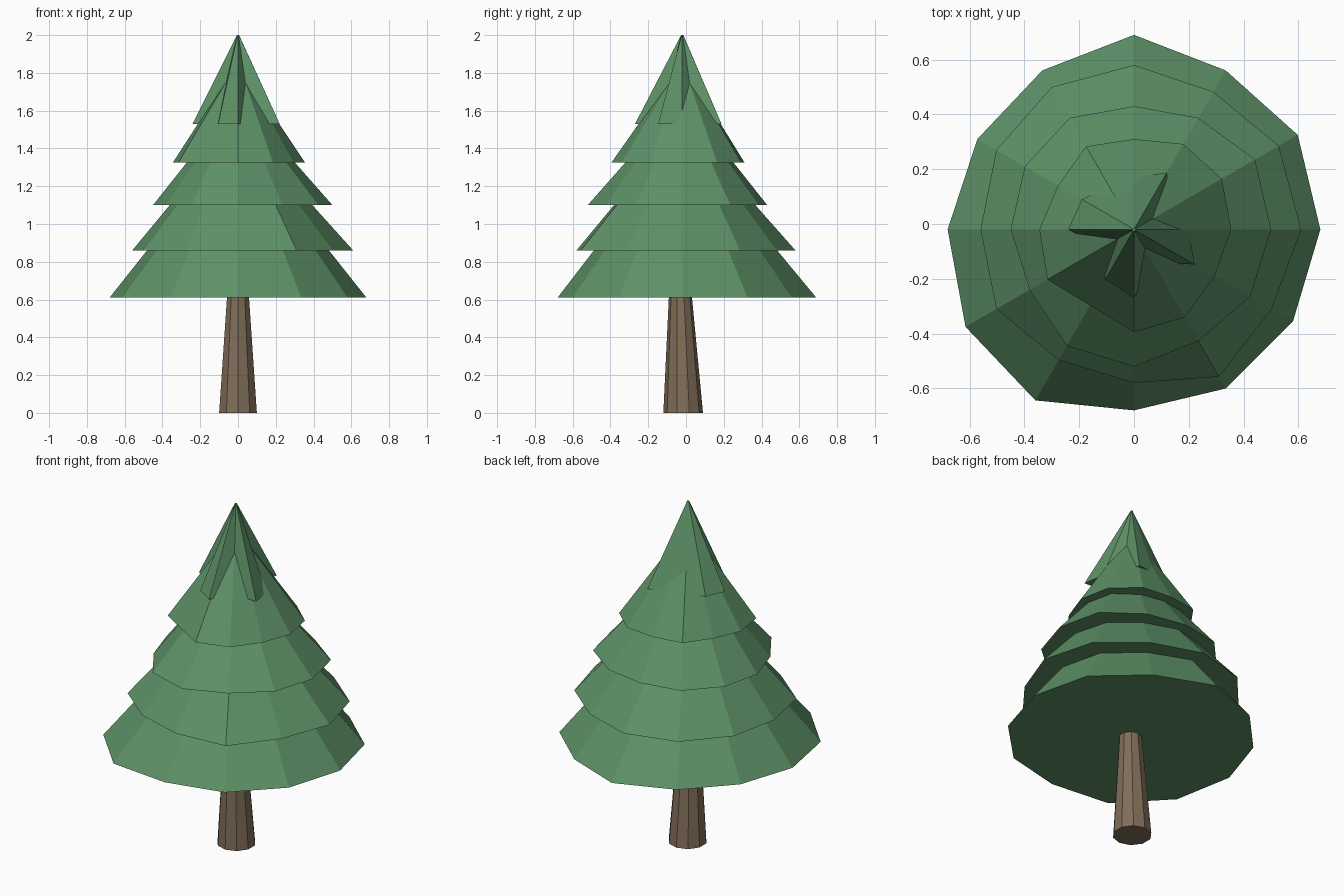
import bpy
import bmesh
from math import cos, sin, tau

default_cube = bpy.data.objects.get("Cube")
if default_cube:
    bpy.data.objects.remove(default_cube, do_unlink=True)


def make_material(name, colour):
    material = bpy.data.materials.new(name)
    material.use_nodes = True
    material.diffuse_color = colour
    material.node_tree.nodes["Principled BSDF"].inputs["Base Color"].default_value = colour
    return material


def add_ring(bm, radii, height, centre_y, turn=0):
    """Horizontal loop of vertices, one radius per evenly spaced direction."""
    step = tau / len(radii)
    return [
        bm.verts.new((r * cos(i * step + turn), centre_y + r * sin(i * step + turn), height))
        for i, r in enumerate(radii)
    ]


def make_tapered_part(name, lower, upper, material):
    """Closed flat-shaded solid joining two rings with equal side counts."""
    bm = bmesh.new()
    bottom = add_ring(bm, *lower)
    top = add_ring(bm, *upper)
    count = len(bottom)
    for i in range(count):
        j = (i + 1) % count
        bm.faces.new((bottom[i], bottom[j], top[j], top[i]))
    bm.faces.new(bottom[::-1])
    bm.faces.new(top)
    bmesh.ops.recalc_face_normals(bm, faces=bm.faces)
    mesh = bpy.data.meshes.new(name)
    bm.to_mesh(mesh)
    bm.free()
    mesh.materials.append(material)
    part = bpy.data.objects.new(name, mesh)
    bpy.context.collection.objects.link(part)
    return part


needle_green = make_material("needle_green", (0.11, 0.285, 0.135, 1))
bark_brown = make_material("bark_brown", (0.22, 0.155, 0.10, 1))

# Tapered ten-sided trunk, leaning very slightly forward
trunk_sides = 10
trunk_turn = tau / 4
make_tapered_part(
    "trunk",
    ([0.105] * trunk_sides, 0, -0.015, trunk_turn),
    ([0.06] * trunk_sides, 0.63, -0.03, trunk_turn),
    bark_brown,
)

# Foliage tiers: name, rim height, tip height, uneven rim radii
axis_y = -0.02
tip_radius = 0.006
tiers = [
    ("bottom_foliage", 0.61, 1.46,
     [.68, .69, .67, .71, .67, .66, .68, .71, .72, .66, .67, .67]),
    ("lower_foliage", 0.86, 1.53,
     [.61, .61, .58, .6, .6, .58, .56, .58, .55, .56, .62, .58]),
    ("middle_foliage", 1.1, 1.66,
     [.5, .51, .47, .45, .47, .46, .45, .44, .49, .5, .47, .49]),
    ("upper_foliage", 1.325, 1.85,
     [.355, .37, .36, .33, .35, .32, .345, .365, .32, .375, .37, .34]),
    ("crown_foliage", 1.53, 2,
     [.2, .14, .24, .19, .18, .22, .24, .13, .21, .25, .14, .255]),
]
for name, rim_height, tip_height, rim in tiers:
    make_tapered_part(
        name,
        (rim, rim_height, axis_y),
        ([tip_radius] * len(rim), tip_height, axis_y),
        needle_green,
    )
